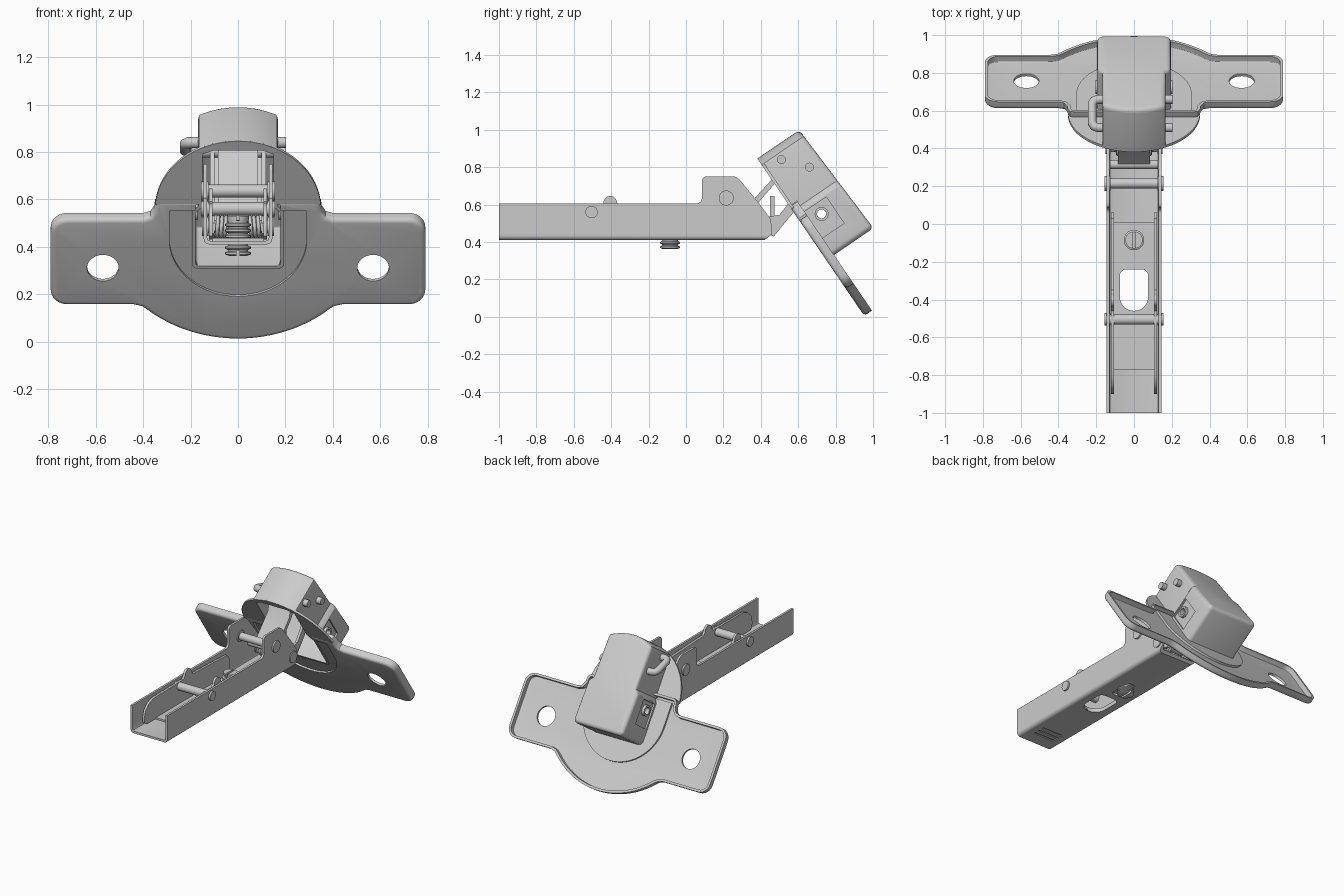
import bpy, bmesh
from math import sin, cos, pi, radians
from mathutils import Matrix, Vector

if "Cube" in bpy.data.objects:
    bpy.data.objects.remove(bpy.data.objects["Cube"])

# Frames: columns are the local axes in world space
def frame(a, b, c, o=(0, 0, 0)):
    return Matrix.Translation(o) @ Matrix((a, b, c)).transposed().to_4x4()

TOP = Matrix.Identity(4)
SIDE = frame((0, 1, 0), (0, 0, 1), (1, 0, 0))            # (y, z) profile, extruded along x
END = frame((1, 0, 0), (0, 0, 1), (0, -1, 0))            # (x, z) profile, extruded along -y
CUP = frame((-1, 0, 0), (0, -.563, .826), (0, .826, .563), (0, .953, .005))  # tilted flange plane

def arc(cx, cy, r, a0, a1, n=8):
    return [(cx + r * cos(radians(a0 + (a1 - a0) * i / n)),
             cy + r * sin(radians(a0 + (a1 - a0) * i / n))) for i in range(n + 1)]

def circle(cx, cy, r, n=28):
    return arc(cx, cy, r, 0, 360, n)[:-1]

def rect(x0, y0, x1, y1):
    return [(x0, y0), (x1, y0), (x1, y1), (x0, y1)]

def mirrored(right):
    return right + [(-x, y) for x, y in reversed(right) if abs(x) > 1e-5]

def finish(name, bm, M):
    bm.transform(M)
    me = bpy.data.meshes.new(name)
    bm.to_mesh(me)
    bm.free()
    ob = bpy.data.objects.new(name, me)
    bpy.context.collection.objects.link(ob)
    return ob

def solid(pts, z0, z1):
    bm = bmesh.new()
    cap = bm.faces.new([bm.verts.new((x, y, z0)) for x, y in pts])
    ext = bmesh.ops.extrude_face_region(bm, geom=[cap], use_keep_orig=True)["geom"]
    top = [g for g in ext if isinstance(g, bmesh.types.BMFace)][0]
    for v in top.verts:
        v.co.z = z1
    bmesh.ops.recalc_face_normals(bm, faces=bm.faces)
    return bm, cap, top

def prism(name, pts, z0, z1, M):
    return finish(name, solid(pts, z0, z1)[0], M)

def pair(name, pts, x0, x1):
    prism(name + "_right", pts, x0, x1, SIDE)
    prism(name + "_left", pts, -x1, -x0, SIDE)

def apply(ob, kind, **kw):
    m = ob.modifiers.new(kind, kind)
    for k, v in kw.items():
        setattr(m, k, v)
    bpy.context.view_layer.objects.active = ob
    bpy.ops.object.modifier_apply(modifier=m.name)

def cut(ob, pts, z0, z1, M, op='DIFFERENCE'):
    c = prism("cutter", pts, z0, z1, M)
    c.hide_render = True
    apply(ob, 'BOOLEAN', object=c, operation=op, solver='EXACT')
    bpy.data.objects.remove(c)

# Pressed sheet: capped at z_cap, open at z_open, rounded cap edge
def shell(name, pts, z_open, z_cap, bevel, thick, slope=0, v0=0):
    bm, bottom, cap = solid(pts, z_open, z_cap)
    for v in cap.verts:
        v.co.z -= slope * (v.co.y - v0)
    edges = list(cap.edges)
    bmesh.ops.delete(bm, geom=[bottom], context='FACES_ONLY')
    bmesh.ops.bevel(bm, geom=edges, offset=bevel, segments=4, profile=.5, affect='EDGES')
    ob = finish(name, bm, CUP)
    apply(ob, 'SOLIDIFY', thickness=thick, offset=-1)
    return ob

def tube(name, path, r):
    cu = bpy.data.curves.new(name, 'CURVE')
    cu.dimensions = '3D'
    cu.bevel_depth, cu.bevel_resolution, cu.use_fill_caps = r, 4, True
    sp = cu.splines.new('POLY')
    sp.points.add(len(path) - 1)
    for p, c in zip(sp.points, path):
        p.co = (*c, 1)
    ob = bpy.data.objects.new(name, cu)
    bpy.context.collection.objects.link(ob)

# Mounting flange with wings and turned-back rim
half = (arc(0, .57, .57, -90, -48, 12) + [(.405, .165), (.44, .175)]
        + arc(.72, .245, .07, -90, 0, 6) + arc(.72, .547, .07, 0, 90, 6)
        + [(.40, .617), (.37, .627), (.353, .655), (.35, .685), (.34, .705), (.32, .712)])
flange = shell("mounting_flange", mirrored(half), .05, 0, .02, .016)
opening = mirrored(arc(.15, .40, .03, -90, 0, 4) + [(.18, .69), (.15, .7), (.15, .95), (.1, .97)])
d_shape = mirrored(arc(0, .515, .29, -90, 0, 16) + [(.29, .66)])
cut(flange, d_shape, -.1, .03, CUP)
cut(flange, opening, -.1, .2, CUP)
for s in (-1, 1):
    cut(flange, circle(s * .57, .37, .067), -.1, .1, CUP)

# Recessed pan around the cup mouth
pan = prism("flange_pan", mirrored(arc(0, .515, .305, -90, 0, 16) + [(.305, .68)]), .012, .03, CUP)
cut(pan, opening, -.1, .2, CUP)

# Upper half disc
disc = prism("upper_disc", mirrored([(.345, .69)] + arc(0, .667, .35, 5, 90, 16)), .001, .016, CUP)
cut(disc, opening, -.1, .2, CUP)

# Hollow cup, wide below and narrow above
cup_half = (arc(.165, .39, .03, -90, 0, 4) + [(.195, .65), (.185, .665), (.168, .68)]
            + [(.168, .96)] + arc(0, .667, .35, 62, 90, 6))
cup = shell("hinge_cup", mirrored(cup_half), .006, .305, .025, .016, .05, .36)
for s in (-1, 1):
    cut(cup, rect(s * .25, .47, s * .184, .64), .045, .19, CUP)
hole = circle(.725, .55, .024)
cut(cup, hole, -.4, .4, SIDE)
for s, n in ((-1, "left"), (1, "right")):
    boss = prism("cup_boss_" + n, circle(.725, .55, .037), s * .17, s * .203, SIDE)
    cut(boss, hole, -.4, .4, SIDE)

# One bent wire forms both cup axles
p1, p2 = Vector((0, .51, .84)), Vector((0, .66, .80))
def at(x, t):
    return Vector((x, 0, 0)) + p1.lerp(p2, t)
tube("cup_axle_wire", [at(.203, 0), at(-.19, 0), at(-.212, .05), at(-.222, .17), at(-.222, .83),
                       at(-.212, .95), at(-.19, 1), at(.203, 1)], .024)

# Arm: U channel trimmed to its side outline
u = mirrored([(0, .41), (.12, .41)] + arc(.12, .435, .025, -90, 0, 5)[1:] + [(.145, .8), (.13, .8), (.13, .437)]
             + [(.126, .429), (.118, .425), (0, .425)])
u = [p for i, p in enumerate(u) if p not in u[:i]]
arm = prism("arm_channel", u, -.6, 1.0, END)
side = ([(-1, .40), (.405, .40), (.43, .418), (.458, .44), (.455, .52), (.38, .62), (.285, .735)]
        + arc(.255, .725, .025, 45, 90, 4) + arc(.11, .725, .025, 90, 180, 5)
        + arc(.055, .635, .03, 0, -90, 5) + [(-1, .605)])
cut(arm, side, -.3, .3, SIDE, 'INTERSECT')
slot = arc(0, -.385, .075, 180, 360, 14) + arc(.04, -.275, .035, 0, 90, 5) + arc(-.04, -.275, .035, 90, 180, 5)
cut(arm, slot, .3, .5, TOP)
cut(arm, arc(0, -.16, .033, 180, 360) + arc(0, -.05, .033, 0, 180), .3, .5, TOP)
for y in (-.90, -.86, -.82):
    cut(arm, rect(-.08, y - .008, .08, y + .008), .35, .416, TOP)

# Inner carriage: two cheeks with release bumps and a floor
cheek = ([(-.87, .43), (.05, .43), (.06, .45), (.06, .54), (.03, .575)]
         + [(-.35, .59)] + arc(-.405, .61, .036, 0, 180, 10) + [(-.46, .59)]
         + [(-.80, .585), (-.85, .565), (-.885, .53), (-.9, .48), (-.895, .445)])
pair("carriage_cheek", cheek, .107, .123)
floor = prism("carriage_floor", rect(-.11, -.77, .11, .01), .424, .437, TOP)
cut(floor, slot, .3, .5, TOP)

# Cross pins with heads riveted in the walls
for name, y, z, r, rh, w in (("rear_pin", -.505, .56, .028, .033, .157), ("upper_pin", .215, .635, .027, .04, .156),
                             ("lower_pin", .41, .485, .027, .04, .152)):
    prism(name, circle(y, z, r), -.145, .145, SIDE)
    pair(name + "_head", circle(y, z, rh), .124, w)
prism("inner_link_pin", circle(.315, .555, .024), -.128, .128, SIDE)

# Adjusting screw with threads and a cross recess
bm = bmesh.new()
prof = [(0, .362), (.04, .362)]
for i in range(6):
    z = .368 + i * .024
    prof += [(.054, z), (.054, z + .008), (.043, z + .013), (.043, z + .019)]
prof += [(.046, .515), (.046, .53), (0, .53)]
vs = [bm.verts.new((r, 0, z)) for r, z in prof]
es = [bm.edges.new(e) for e in zip(vs, vs[1:])]
bmesh.ops.spin(bm, geom=vs + es, axis=(0, 0, 1), cent=(0, 0, 0), angle=2 * pi, steps=28)
bmesh.ops.remove_doubles(bm, verts=bm.verts, dist=1e-4)
bmesh.ops.recalc_face_normals(bm, faces=bm.faces)
screw = finish("adjusting_screw", bm, Matrix.Translation((0, -.085, 0)))
for z0, z1 in ((.3, .385), (.51, .6)):
    cut(screw, rect(-.007, -.2, .007, 0), z0, z1, TOP)

# Links joining the arm to the cup axles
prism("inner_link", [(.30, .56), (.325, .54), (.475, .712), (.535, .82), (.53, .86), (.50, .868), (.482, .84), (.455, .73)],
      -.085, .085, SIDE)
pair("outer_link", [(.385, .455), (.47, .43), (.58, .565), (.695, .785), (.685, .825), (.645, .832), (.55, .61),
                    (.50, .545), (.41, .53), (.38, .50)], .1, .118)
prism("outer_link_web", [(.47, .432), (.58, .566), (.69, .785), (.675, .79), (.567, .577), (.455, .446)], -.11, .11, SIDE)

# Closing spring: two coils on the lower pin and an upright leaf
for s, n in ((-1, "left"), (1, "right")):
    tube("spring_coil_" + n, [(s * (.045 + .05 * t / 60), .41 + .042 * cos(t * pi / 10), .485 + .042 * sin(t * pi / 10))
                              for t in range(61)], .008)
prism("spring_leaf", rect(.45, .50, .474, .645), -.05, .05, SIDE)

# Smooth rounded surfaces, keep creases
bpy.ops.object.select_all(action='DESELECT')
for ob in bpy.context.scene.objects:
    if ob.type == 'MESH':
        ob.select_set(True)
        bpy.context.view_layer.objects.active = ob
bpy.ops.object.shade_smooth_by_angle(angle=radians(32))
